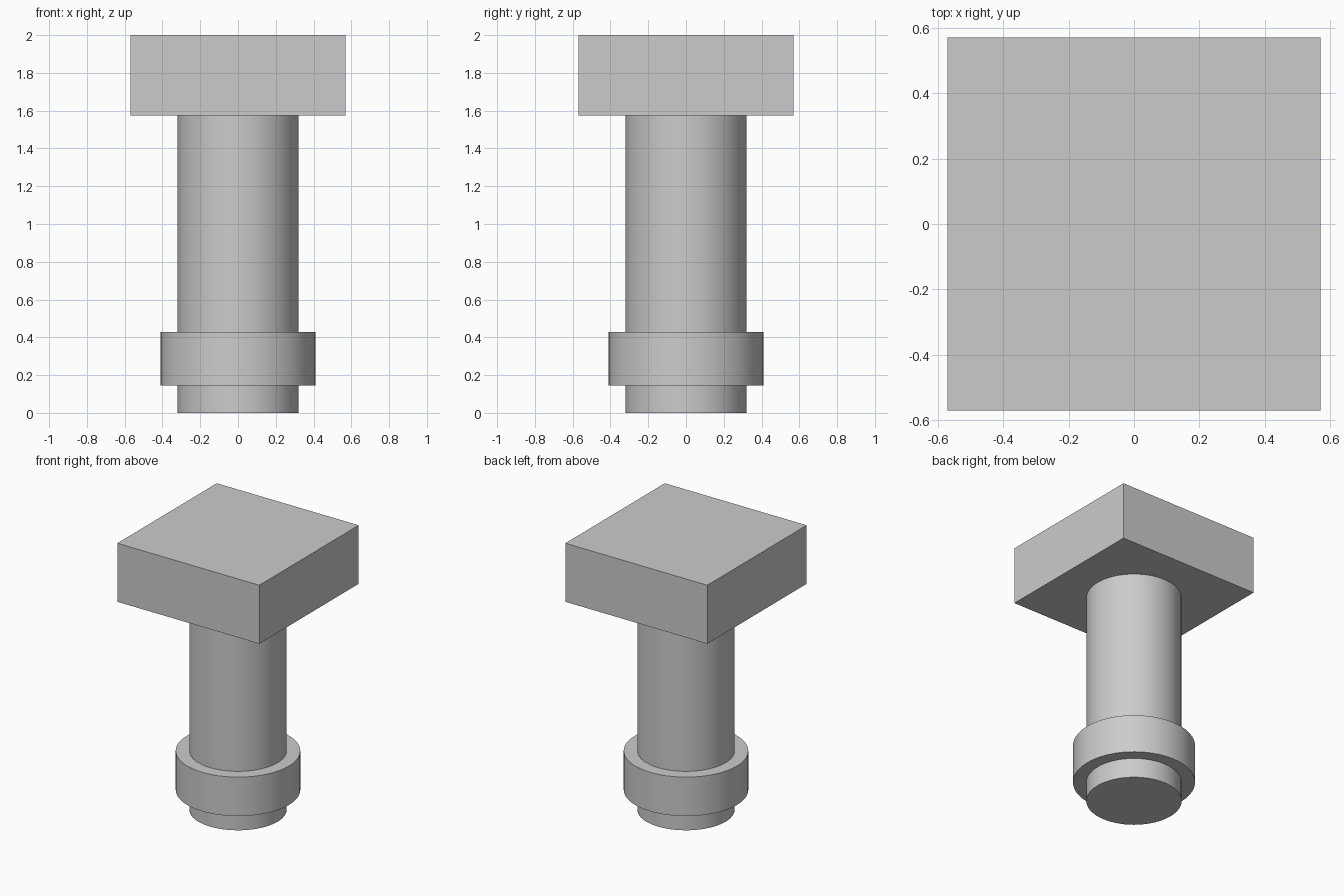
import bpy
import math

cube = bpy.data.objects.get("Cube")
if cube:
    bpy.data.objects.remove(cube, do_unlink=True)

# Single plain grey
GREY = (0.6, 0.6, 0.6, 1.0)
grey = bpy.data.materials.new("plain_grey")
grey.use_nodes = True
grey.diffuse_color = GREY
grey.node_tree.nodes["Principled BSDF"].inputs["Base Color"].default_value = GREY


def finish(name):
    obj = bpy.context.object
    obj.name = obj.data.name = name
    obj.data.materials.append(grey)
    return obj


def cylinder(name, radius, bottom, top):
    bpy.ops.mesh.primitive_cylinder_add(
        vertices=64, radius=radius, depth=top - bottom,
        location=(0, 0, (bottom + top) / 2))
    obj = finish(name)
    bpy.ops.object.shade_smooth_by_angle(angle=math.radians(30))
    return obj


HEAD_BOTTOM, HEAD_TOP, HEAD_WIDTH = 1.575, 2.0, 1.14

# Round shank and the collar around its lower end
cylinder("shank", 0.32, 0.0, HEAD_BOTTOM)
cylinder("collar", 0.41, 0.145, 0.428)

# Square head
bpy.ops.mesh.primitive_cube_add(
    size=1, location=(0, 0, (HEAD_BOTTOM + HEAD_TOP) / 2))
head = finish("square_head")
head.scale = (HEAD_WIDTH, HEAD_WIDTH, HEAD_TOP - HEAD_BOTTOM)
bpy.ops.object.transform_apply(location=False, rotation=False, scale=True)
